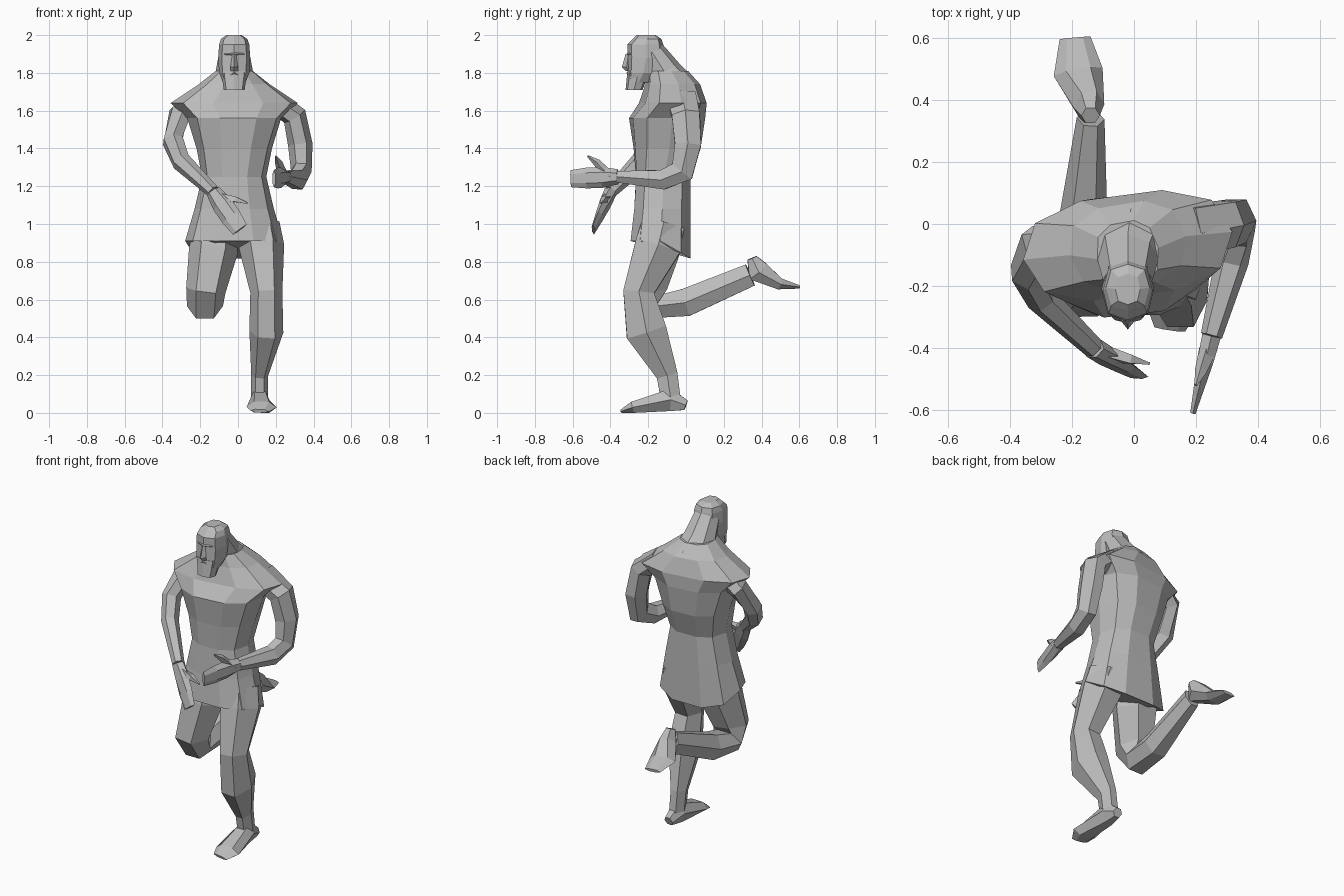
import bpy
import bmesh
from math import sin, cos, pi
from mathutils import Vector

cube = bpy.data.objects.get("Cube")
if cube:
    bpy.data.objects.remove(cube)

GREY = (.5, .5, .5, 1)
clay = bpy.data.materials.new("plain grey")
clay.use_nodes = True
clay.diffuse_color = GREY
clay.node_tree.nodes["Principled BSDF"].inputs["Base Color"].default_value = GREY

SIDEWAYS = Vector((1, 0, 0))
UPWARD = Vector((0, 0, 1))


def power(value, exponent):
    return abs(value) ** exponent * (1 if value > 0 else -1)


def skin(name, frames, sides, boxy=1):
    """Join rings given as (centre, width axis, depth axis) into one closed mesh."""
    bm = bmesh.new()
    angles = [2 * pi * k / sides for k in range(sides)]
    loops = [[bm.verts.new(centre + wide * power(cos(a), boxy) + deep * power(sin(a), boxy))
              for a in angles] for centre, wide, deep in frames]
    for low, high in zip(loops, loops[1:]):
        for k in range(sides):
            bm.faces.new((low[k - 1], low[k], high[k], high[k - 1]))
    bm.faces.new(loops[0])
    bm.faces.new(loops[-1])
    bmesh.ops.recalc_face_normals(bm, faces=bm.faces)
    mesh = bpy.data.meshes.new(name)
    bm.to_mesh(mesh)
    bm.free()
    mesh.materials.append(clay)
    part = bpy.data.objects.new(name, mesh)
    bpy.context.collection.objects.link(part)
    return part


def stack(name, rows, sides=8, boxy=.75, twist=0):
    """Level rings, each row being height, half width, front and back."""
    frames = []
    for height, width, front, back in rows:
        turn = twist * max(0, height - 1.2)
        wide = Vector((cos(turn), sin(turn), 0))
        deep = UPWARD.cross(wide)
        centre = Vector((-.02, (front + back) / 2, height))
        frames.append((centre, wide * width, deep * (back - front) / 2))
    return skin(name, frames, sides, boxy)


def limb(name, path, widths, depths, sides=6, hint=SIDEWAYS):
    """Rings set across a path of joints."""
    frames = []
    for i, point in enumerate(path):
        before = path[max(i - 1, 0)]
        after = path[min(i + 1, len(path) - 1)]
        along = ((point - before).normalized() + (after - point).normalized()).normalized()
        wide = (hint - along * hint.dot(along)).normalized()
        deep = along.cross(wide)
        frames.append((point, wide * widths[i], deep * depths[i]))
    return skin(name, frames, sides)


def hand(side, wrist, tip, thumb_tip, hint):
    """Flat mitten palm with a pointed thumb."""
    path = [wrist.lerp(tip, step / 3) for step in range(4)]
    limb(side + "_hand", path, (.04, .055, .055, .045), (.035, .03, .02, .01), hint=hint)
    root = path[1].lerp(wrist, .5)
    bend = root.lerp(thumb_tip, .6) + UPWARD * .01
    limb(side + "_thumb", [root, bend, thumb_tip], (.03, .02, .005), (.03, .02, .005), sides=4)


def foot(side, heel, instep, ball, toe):
    limb(side + "_foot", [heel, instep, ball, toe], (.03, .05, .08, .05), (.03, .07, .035, .01))


# Torso with a flared tunic, shoulders twisted with the stride
torso = stack("torso_and_tunic", [
    (.91, .26, -.3, .03),
    (1.08, .21, -.28, .03),
    (1.25, .17, -.27, .03),
    (1.4, .2, -.28, .08),
    (1.56, .25, -.3, .1),
    (1.64, .34, -.24, .1),
    (1.74, .19, -.21, .07),
    (1.81, .1, -.2, .01),
], sides=10, boxy=.8, twist=.3)

# The hem drops towards the back
for vertex in torso.data.vertices:
    if vertex.co.z < 1:
        vertex.co.z -= .6 * max(0, vertex.co.y + .13)

# Thick neck running up into the back of the head
nape, throat, skull = Vector((-.01, -.04, 1.7)), Vector((-.02, -.11, 1.8)), Vector((-.02, -.18, 1.91))
limb("neck", [nape, throat, skull], (.13, .1, .08), (.11, .09, .07), sides=8)

# Head and face
stack("head", [
    (1.75, .06, -.31, -.19),
    (1.8, .08, -.31, -.14),
    (1.88, .085, -.31, -.11),
    (1.95, .08, -.31, -.12),
    (1.98, .07, -.28, -.13),
    (2, .04, -.26, -.16),
])
stack("beard", [(1.71, .055, -.32, -.23), (1.81, .07, -.31, -.19)])
stack("nose", [
    (1.9, .01, -.32, -.29),
    (1.83, .02, -.34, -.29),
    (1.81, .02, -.32, -.29),
], sides=4, boxy=1)
for name, height, droop in (("brow", 1.9, 0), ("moustache", 1.8, .03)):
    middle = Vector((-.02, -.305, height))
    ends = [middle + Vector((reach, .02, -droop)) for reach in (-.05, .05)]
    limb(name, [ends[0], middle, ends[1]], (.01, .015, .01), (.01, .01, .01), sides=4, hint=UPWARD)

# Left arm, bent forward at the elbow
collar, shoulder = Vector((.18, -.02, 1.66)), Vector((.3, 0, 1.57))
biceps, elbow = Vector((.33, .01, 1.42)), Vector((.335, -.02, 1.28))
forearm, wrist = Vector((.315, -.12, 1.235)), Vector((.25, -.36, 1.25))
limb("left_arm", [collar, shoulder, biceps, elbow, forearm, wrist],
     (.06, .065, .065, .055, .055, .035), (.09, .085, .08, .075, .06, .035))
hand("left", wrist, Vector((.19, -.61, 1.24)), Vector((.2, -.52, 1.36)), UPWARD)

# Right arm, swung down across the front
collar, shoulder = Vector((-.18, -.05, 1.66)), Vector((-.31, -.07, 1.58))
biceps, elbow = Vector((-.345, -.16, 1.44)), Vector((-.3, -.24, 1.33))
wrist = Vector((-.13, -.4, 1.17))
limb("right_arm", [collar, shoulder, biceps, elbow, wrist],
     (.06, .06, .055, .05, .035), (.08, .07, .065, .055, .035), hint=Vector((1, .7, 0)))
hand("right", wrist, Vector((.01, -.49, .97)), Vector((.05, -.45, 1.11)), SIDEWAYS + UPWARD)

# Left leg, carrying the weight
hip, thigh = Vector((.11, -.12, 1)), Vector((.125, -.15, .88))
knee, calf = Vector((.15, -.25, .64)), Vector((.15, -.21, .43))
ankle, heel = Vector((.115, -.1, .2)), Vector((.12, 0, .04))
instep = Vector((.115, -.08, .07))
limb("left_leg", [hip, thigh, knee, calf, ankle, instep],
     (.11, .12, .085, .09, .045, .045), (.13, .14, .095, .125, .065, .06))
foot("left", heel, instep, Vector((.125, -.28, .03)), Vector((.115, -.34, .01)))

# Right leg, folded back at the knee
hip, thigh = Vector((-.12, -.12, 1)), Vector((-.13, -.15, .86))
knee, shin = Vector((-.17, -.2, .65)), Vector((-.175, -.16, .565))
calf, ankle = Vector((-.165, 0, .585)), Vector((-.14, .34, .73))
limb("right_leg", [hip, thigh, knee, shin, calf, ankle],
     (.11, .13, .105, .095, .08, .045), (.13, .135, .115, .085, .085, .07))
foot("right", Vector((-.14, .35, .82)), Vector((-.145, .38, .75)),
     Vector((-.18, .49, .685)), Vector((-.19, .6, .667)))
